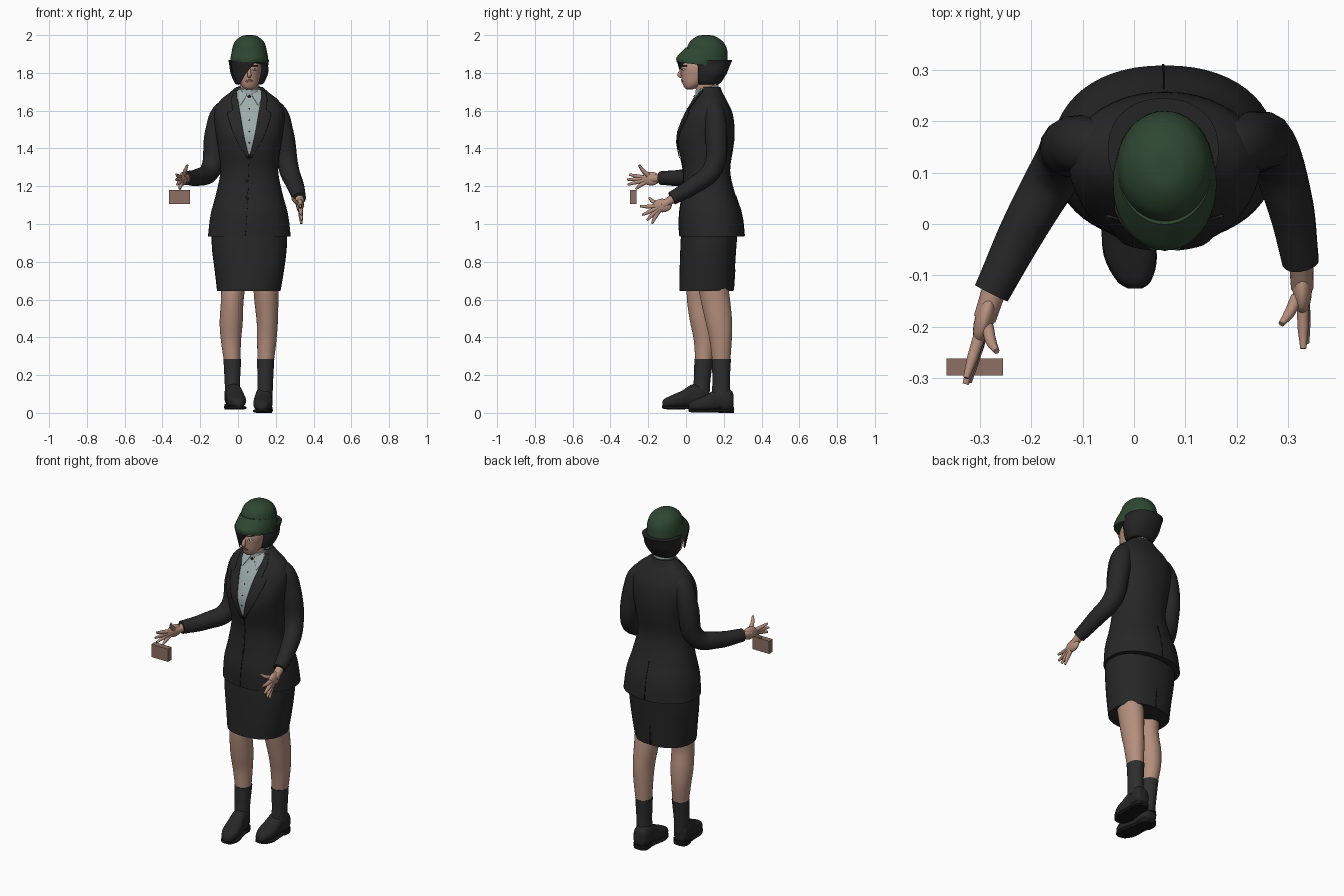
import bpy, bmesh, math
from mathutils import Vector
from mathutils.bvhtree import BVHTree

if "Cube" in bpy.data.objects:
    bpy.data.objects.remove(bpy.data.objects["Cube"])

CX = 0.06  # middle line of the body
made = []


def material(name, r, g, b):
    m = bpy.data.materials.new(name)
    m.use_nodes = True
    m.diffuse_color = (r, g, b, 1)
    node = m.node_tree.nodes["Principled BSDF"]
    node.inputs["Base Color"].default_value = (r, g, b, 1)
    node.inputs["Roughness"].default_value = 0.8
    return m


SUIT = material("charcoal suit", 0.02, 0.02, 0.021)
SEAM = material("black seam", 0.009, 0.009, 0.009)
HAIR = material("dark hair", 0.018, 0.018, 0.019)
SOCK = material("grey sock", 0.027, 0.027, 0.028)
SKIN = material("skin", 0.46, 0.275, 0.205)
SHIRT = material("pale shirt", 0.34, 0.41, 0.41)
GREEN = material("green felt", 0.027, 0.063, 0.031)
BROWN = material("brown block", 0.27, 0.16, 0.13)
LIP = material("lip", 0.27, 0.12, 0.10)
WHITE = material("eye white", 0.6, 0.57, 0.54)


def add(name, bm, mat):
    bmesh.ops.recalc_face_normals(bm, faces=bm.faces)
    mesh = bpy.data.meshes.new(name)
    bm.to_mesh(mesh)
    bm.free()
    mesh.materials.append(mat)
    ob = bpy.data.objects.new(name, mesh)
    bpy.context.collection.objects.link(ob)
    made.append(ob)
    return ob


def smooth_rows(rows, steps):
    """Pass a soft curve through rows of numbers."""
    out = []
    for i in range(len(rows) - 1):
        a, b, c, d = (rows[max(0, min(len(rows) - 1, i + k))] for k in (-1, 0, 1, 2))
        for s in range(steps):
            t = s / steps
            out.append([q + t * ((r - p) / 2 + t * (p - 2.5 * q + 2 * r - s2 / 2
                        + t * (1.5 * (q - r) + (s2 - p) / 2)))
                        for p, q, r, s2 in zip(a, b, c, d)])
    return out + [list(rows[-1])]


def loft(name, rows, mat, axis="z", power=2.0, tilt=0.0, sides=40, steps=4):
    """Rows hold centre x, y, z and the two radii of each cross-section."""
    bm, rings = bmesh.new(), []
    for x, y, z, ru, rv in smooth_rows(rows, steps):
        ring = []
        for k in range(sides):
            a = math.tau * k / sides
            u, v = (math.copysign(abs(f) ** (2 / power), f) for f in (math.cos(a), math.sin(a)))
            u, v = u * ru, v * rv
            co = (x + u, y + v, z + tilt * v) if axis == "z" else (x + u, y, z + v)
            ring.append(bm.verts.new(co))
        rings.append(ring)
    for lo, hi in zip(rings, rings[1:]):
        for k in range(sides):
            n = (k + 1) % sides
            bm.faces.new((lo[k], lo[n], hi[n], hi[k]))
    bm.faces.new(rings[0])
    bm.faces.new(rings[-1])
    return add(name, bm, mat)


def tube(name, points, mat, detail=5):
    """Round limb through points of x, y, z, radius."""
    curve = bpy.data.curves.new(name, "CURVE")
    curve.dimensions = "3D"
    curve.bevel_depth, curve.bevel_resolution = 1, detail
    curve.resolution_u, curve.use_fill_caps = 8, True
    sp = curve.splines.new("BEZIER")
    sp.bezier_points.add(len(points) - 1)
    for bp, (x, y, z, r) in zip(sp.bezier_points, points):
        bp.co, bp.radius = (x, y, z), r
        bp.handle_left_type = bp.handle_right_type = "AUTO"
    temp = bpy.data.objects.new(name + "_path", curve)
    bpy.context.collection.objects.link(temp)
    bpy.context.view_layer.update()
    mesh = bpy.data.meshes.new_from_object(temp.evaluated_get(bpy.context.evaluated_depsgraph_get()))
    bpy.data.objects.remove(temp)
    bm = bmesh.new()
    bm.from_mesh(mesh)
    return add(name, bm, mat)


def ball(name, centre, size, mat, turn=0.0):
    bm = bmesh.new()
    bmesh.ops.create_uvsphere(bm, u_segments=20, v_segments=12, radius=1)
    ob = add(name, bm, mat)
    ob.location, ob.scale, ob.rotation_euler.z = centre, size, turn
    return ob


def surface(ob, side=-1, lift=0.004):
    """Depth function of the front (-1) or back (1) of a part."""
    tree = BVHTree.FromPolygons([v.co for v in ob.data.vertices],
                                [p.vertices for p in ob.data.polygons])

    def depth(x, z):
        hit = tree.ray_cast(Vector((x, side * 2, z)), Vector((0, -side, 0)))[0]
        return (hit.y if hit else 0.05) + side * lift
    return depth


def patch(name, rows, depth, mat, cols=10, steps=5):
    """Thin plate laid on a surface; rows hold z, x start, x end."""
    bm, grid = bmesh.new(), []
    for z, a, b in smooth_rows(rows, steps):
        xs = [a + (b - a) * k / cols for k in range(cols + 1)]
        grid.append([bm.verts.new((x, depth(x, z), z)) for x in xs])
    for p, q in zip(grid, grid[1:]):
        for k in range(cols):
            bm.faces.new((p[k], p[k + 1], q[k + 1], q[k]))
    ob = add(name, bm, mat)
    mod = ob.modifiers.new("thickness", "SOLIDIFY")
    mod.thickness, mod.offset = 0.004, 0
    return ob


# Jacket and skirt
jacket = loft("jacket", [(CX, .137, .935, .219, .172), (CX, .13, 1.05, .205, .166),
                         (CX, .12, 1.16, .176, .14), (CX, .11, 1.28, .153, .124),
                         (CX, .105, 1.4, .165, .145), (CX, .108, 1.48, .178, .15),
                         (CX, .122, 1.58, .186, .126), (CX, .128, 1.65, .158, .09),
                         (CX, .13, 1.695, .105, .064), (CX, .132, 1.725, .07, .05)],
              SUIT, power=2.2, steps=5, sides=56)
skirt = loft("skirt", [(CX - .003, .108, .645, .168, .143), (CX, .112, .75, .183, .146),
                       (CX, .118, .87, .198, .148), (CX, .125, .98, .2, .15)], SUIT, power=2.3)

# Shirt front, lapels, buttons and seams
front = surface(jacket)
patch("shirt_front", [(1.365, .056, .062), (1.45, .035, .085), (1.55, .018, .108),
                      (1.64, .002, .122), (1.705, -.008, .125)], front, SHIRT)
for side, label in ((-1, "right"), (1, "left")):
    patch(label + "_lapel", [(z, CX + side * a, CX + side * b) for z, a, b in
                             ((1.35, .0, .012), (1.46, .027, .075), (1.58, .048, .115),
                              (1.60, .052, .09), (1.66, .062, .095), (1.705, .068, .08))],
          surface(jacket, lift=.006), SUIT)
    patch(label + "_collar_point", [(1.63, CX + side * .045, CX + side * .05),
                                    (1.67, CX + side * .02, CX + side * .065),
                                    (1.71, CX + side * .004, CX + side * .06)],
          surface(jacket, lift=.008), SHIRT)
patch("front_seam", [(.94, .038, .04), (1.15, .051, .053), (1.35, .058, .06)],
      surface(jacket, lift=.001), SEAM, cols=1)
patch("back_vent", [(.94, .055, .059), (1.15, .057, .059)], surface(jacket, 1, .001), SEAM, cols=1)
patch("skirt_slit", [(.65, .055, .061), (.76, .057, .059)], surface(skirt, 1, .001), SEAM, cols=1)
for i, z in enumerate((1.14, 1.23)):
    ball(f"jacket_button_{i}", (.048, front(.048, z) + .003, z), (.009, .004, .009), SEAM)
for i in range(4):
    z = 1.43 + .06 * i
    ball(f"shirt_button_{i}", (CX, front(CX, z) - .002, z), (.0035, .003, .0035), SEAM)
ball("throat_knot", (CX, front(CX, 1.675) - .004, 1.675), (.009, .005, .007), SEAM)

# Sleeves
tube("right_sleeve", [(-.01, .14, 1.622, .04), (-.075, .148, 1.596, .056), (-.116, .152, 1.48, .06),
                      (-.146, .11, 1.285, .054), (-.21, 0, 1.248, .046), (-.278, -.135, 1.243, .036)], SUIT)
tube("left_sleeve", [(.13, .14, 1.622, .04), (.195, .148, 1.596, .056), (.235, .16, 1.48, .06),
                     (.27, .14, 1.29, .053), (.305, .035, 1.2, .045), (.325, -.075, 1.135, .036)], SUIT)


# Hands: palm, then thumb and four fingers given by tip positions
def hand(label, wrist, palm, turn, tips):
    tube(label + "_wrist", [(*wrist, .024), (*palm, .022)], SKIN)
    ball(label + "_palm", palm, (.019, .05, .036), SKIN, turn)
    for i, tip in enumerate(tips):
        w, p, t = Vector(wrist), Vector(palm), Vector(tip)
        base = p + (t - p) * .25
        mid = base.lerp(t, .5) + (p - w) * .08
        tube(f"{label}_digit_{i}", [(*base, .012), (*mid, .0105), (*t, .006)], SKIN, 3)


hand("right", (-.27, -.12, 1.243), (-.291, -.185, 1.24), -.28,
     [(-.268, -.248, 1.312), (-.327, -.3, 1.262), (-.328, -.312, 1.235),
      (-.322, -.308, 1.208), (-.308, -.266, 1.185)])
hand("left", (.325, -.06, 1.14), (.328, -.125, 1.098), .0,
     [(.287, -.195, 1.138), (.33, -.243, 1.094), (.336, -.232, 1.048),
      (.337, -.207, 1.02), (.335, -.18, 1.002)])

# Held block
bm = bmesh.new()
bmesh.ops.create_cube(bm, size=1)
block = add("held_block", bm, BROWN)
block.location, block.scale = (-.31, -.279, 1.143), (.11, .033, .076)

# Legs, socks and shoes
loft("right_leg", [(-.03, .093, .26, .042, .044), (-.037, .098, .38, .053, .056),
                   (-.036, .088, .48, .061, .066), (-.03, .073, .6, .06, .068),
                   (-.02, .085, .72, .068, .08)], SKIN, steps=5)
loft("left_leg", [(.146, .187, .26, .042, .046), (.152, .184, .38, .051, .058),
                  (.155, .174, .48, .056, .07), (.15, .155, .6, .064, .078),
                  (.148, .135, .72, .07, .08)], SKIN, steps=5)
loft("right_sock", [(-.027, .075, .09, .04, .05), (-.03, .085, .17, .041, .044),
                    (-.03, .094, .285, .047, .05)], SOCK)
loft("left_sock", [(.143, .185, .09, .04, .05), (.145, .186, .17, .041, .046),
                   (.146, .187, .285, .046, .051)], SOCK)
for label, x, y, z, lean in (("right", -.028, 0, .017, .012), ("left", .138, .138, 0, -.004)):
    def section(dy, dz, ru, rv):
        return (x + lean - lean * dy * 12, y + dy, z + dz, ru, rv)
    loft(label + "_shoe", [section(-.124, .032, .013, .012), section(-.112, .036, .03, .023),
                           section(-.07, .045, .048, .034), section(-.02, .056, .05, .045),
                           section(.03, .073, .045, .06), section(.08, .074, .045, .061),
                           section(.107, .066, .036, .046), section(.114, .06, .018, .03)],
         SUIT, axis="y", power=2.5)
    loft(label + "_sole", [section(-.126, .016, .013, .007), section(-.11, .012, .034, .009),
                           section(-.06, .01, .052, .009), section(.02, .012, .046, .009),
                           section(.09, .014, .046, .009), section(.116, .016, .025, .009)],
         SEAM, axis="y", power=4)
    loft(label + "_heel", [(x, y + .075, z, .042, .04), (x, y + .075, z + .03, .044, .042)],
         SEAM, power=3)

# Neck, shirt collar and head
loft("neck", [(CX, .11, 1.64, .05, .052), (CX, .095, 1.79, .046, .05)], SKIN)
loft("shirt_collar", [(CX, .115, 1.66, .074, .066), (CX, .11, 1.725, .06, .06)],
     SHIRT, tilt=.25)
head = loft("head", [(CX, .02, 1.713, .02, .016), (CX, .025, 1.722, .034, .033),
                     (CX, .04, 1.745, .049, .058), (CX, .063, 1.785, .06, .088),
                     (CX, .08, 1.83, .066, .105), (CX, .1, 1.88, .058, .088)], SKIN)
face = surface(head, lift=.002)
tube("nose", [(CX, -.018, 1.825, .007), (CX, -.03, 1.805, .009), (CX, -.034, 1.788, .011),
              (CX, -.022, 1.779, .008)], SKIN)
patch("lips", [(1.749, .053, .067), (1.757, .041, .079), (1.764, .053, .067)], face, LIP)
for side, label in ((-1, "right"), (1, "left")):
    ex = CX + side * .029
    patch(label + "_eye", [(1.813, ex - .004, ex + .004), (1.818, ex - .013, ex + .013),
                           (1.823, ex - .004, ex + .004)], face, WHITE)
    ball(label + "_iris", (ex, face(ex, 1.818) - .001, 1.818), (.005, .003, .005), SEAM)
    patch(label + "_brow", [(1.835, ex - .016, ex + .016), (1.84, ex - .014, ex + .014)], face, HAIR)

# Flared bob with a swept fringe over the right eye
loft("hair_bob", [(CX, .118, 1.738, .068, .055), (CX, .12, 1.755, .082, .07),
                  (CX, .132, 1.8, .1, .085), (CX - .003, .138, 1.84, .103, .095),
                  (CX - .003, .145, 1.868, .108, .1)], HAIR, power=2.2)


def fringe_depth(x, z):
    k = (z - 1.745) / .12
    rx, ry = .082 + .022 * k, .088 + .034 * k
    return .075 - ry * math.sqrt(max(0, 1 - ((x - CX) / rx) ** 2))


patch("fringe", [(1.866, -.036, .1), (1.83, -.035, .068), (1.79, -.025, .036),
                 (1.745, .0, .012)], fringe_depth, HAIR, cols=16)

# Soft hat with a sloping front brim
loft("hat_crown", [(CX, .105, 2.0, .004, .004), (CX, .106, 1.995, .04, .045),
                   (CX, .108, 1.965, .077, .088), (CX, .11, 1.92, .092, .108),
                   (CX, .107, 1.86, .096, .114)], GREEN, steps=6)
loft("hat_brim", [(CX, .105, 1.92, .091, .106), (CX, .095, 1.895, .097, .12),
                  (CX, .08, 1.865, .101, .13), (CX, .076, 1.842, .1, .126)],
     GREEN, tilt=-.13)

# Soft shading with crisp edges
bpy.ops.object.select_all(action="DESELECT")
for ob in made:
    ob.select_set(True)
bpy.context.view_layer.objects.active = jacket
bpy.ops.object.shade_smooth_by_angle(angle=math.radians(40))
